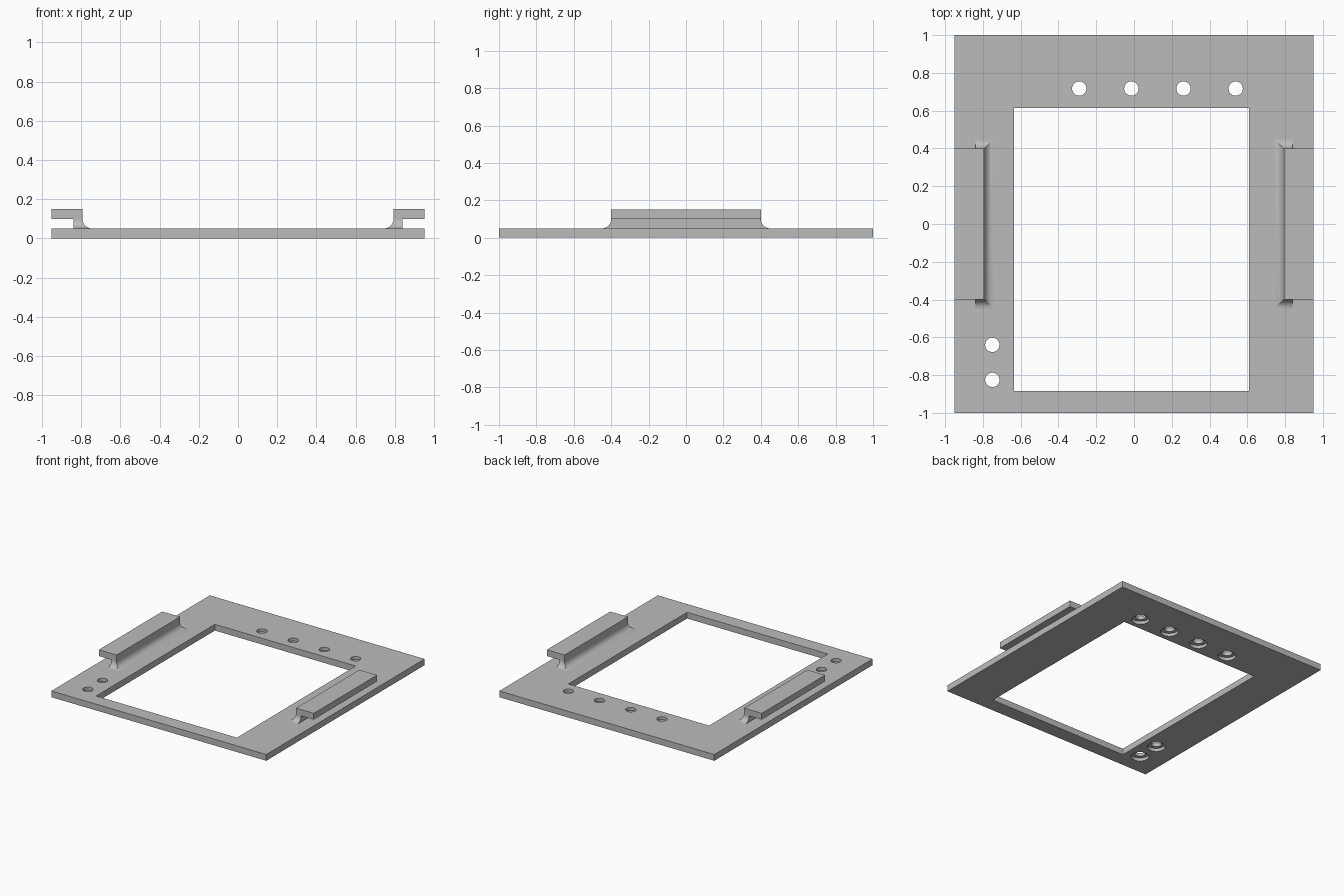
import bpy, bmesh, math
from mathutils import Matrix

cube = bpy.data.objects.get("Cube")
if cube:
    bpy.data.objects.remove(cube, do_unlink=True)

grey = bpy.data.materials.new("plain grey")
grey.use_nodes = True
COLOUR = (0.5, 0.5, 0.5, 1)
grey.diffuse_color = COLOUR
grey.node_tree.nodes["Principled BSDF"].inputs["Base Color"].default_value = COLOUR

T = 0.05  # thickness of plate, lips and fillets


def finish(bm, name):
    bmesh.ops.recalc_face_normals(bm, faces=bm.faces)
    mesh = bpy.data.meshes.new(name)
    bm.to_mesh(mesh)
    bm.free()
    obj = bpy.data.objects.new(name, mesh)
    bpy.context.collection.objects.link(obj)
    mesh.materials.append(grey)
    return obj


def box(name, x0, x1, y0, y1, z0, z1):
    bm = bmesh.new()
    m = Matrix.Translation(((x0 + x1) / 2, (y0 + y1) / 2, (z0 + z1) / 2))
    m = m @ Matrix.Diagonal((x1 - x0, y1 - y0, z1 - z0, 1))
    bmesh.ops.create_cube(bm, size=1, matrix=m)
    return finish(bm, name)


def cylinder(name, x, y, r, z0, z1):
    bm = bmesh.new()
    bmesh.ops.create_cone(bm, cap_ends=True, segments=32, radius1=r, radius2=r,
                          depth=z1 - z0, matrix=Matrix.Translation((x, y, (z0 + z1) / 2)))
    return finish(bm, name)


def activate(obj):
    bpy.ops.object.select_all(action='DESELECT')
    obj.select_set(True)
    bpy.context.view_layer.objects.active = obj


def cut(target, cutter):
    cutter.hide_render = True
    mod = target.modifiers.new("cut", 'BOOLEAN')
    mod.operation = 'DIFFERENCE'
    mod.solver = 'EXACT'
    mod.object = cutter
    activate(target)
    bpy.ops.object.modifier_apply(modifier=mod.name)
    bpy.data.objects.remove(cutter, do_unlink=True)


# Base frame with its off-centre opening
frame = box("base_frame", -0.95, 0.95, -1, 1, 0, T)
cut(frame, box("opening_cutter", -0.635, 0.61, -0.885, 0.615, -T, 2 * T))

# Screw holes, counterbored from below
holes = [(-0.29 + 0.276 * i, 0.717) for i in range(4)] + [(-0.75, -0.64), (-0.75, -0.825)]
for x, y in holes:
    cut(frame, cylinder("hole_cutter", x, y, 0.038, -T, 2 * T))
    cut(frame, cylinder("counterbore_cutter", x, y, 0.066, -T, T / 2))
activate(frame)
bpy.ops.object.shade_smooth_by_angle(angle=math.radians(30))


def rail_web(name, side, steps=10):
    """Upright whose foot flares out in a mitred concave fillet on three sides."""
    bm = bmesh.new()
    rings = []
    for i in range(steps + 1):
        a = math.pi / 2 * i / steps
        d, z = T * (1 - math.cos(a)), T * (2 - math.sin(a))
        inner, y = 0.793 - d, 0.4 + d
        rings.append([bm.verts.new((side * px, py, z)) for px, py in
                      ((0.838, -y), (inner, -y), (inner, y), (0.838, y))])
    for a, b in zip(rings, rings[1:]):
        for k in range(4):
            n = (k + 1) % 4
            bm.faces.new((a[k], a[n], b[n], b[k]))
    bm.faces.new(rings[0])
    bm.faces.new(rings[-1])
    obj = finish(bm, name)
    activate(obj)
    bpy.ops.object.shade_smooth_by_angle(angle=math.radians(30))


# Side rails: a filleted upright carrying an outward lip
for label, side in (("left", 1), ("right", -1)):
    rail_web(label + "_rail_web", side)
    x0, x1 = sorted((side * 0.793, side * 0.95))
    box(label + "_rail_lip", x0, x1, -0.4, 0.4, 2 * T, 3 * T)
